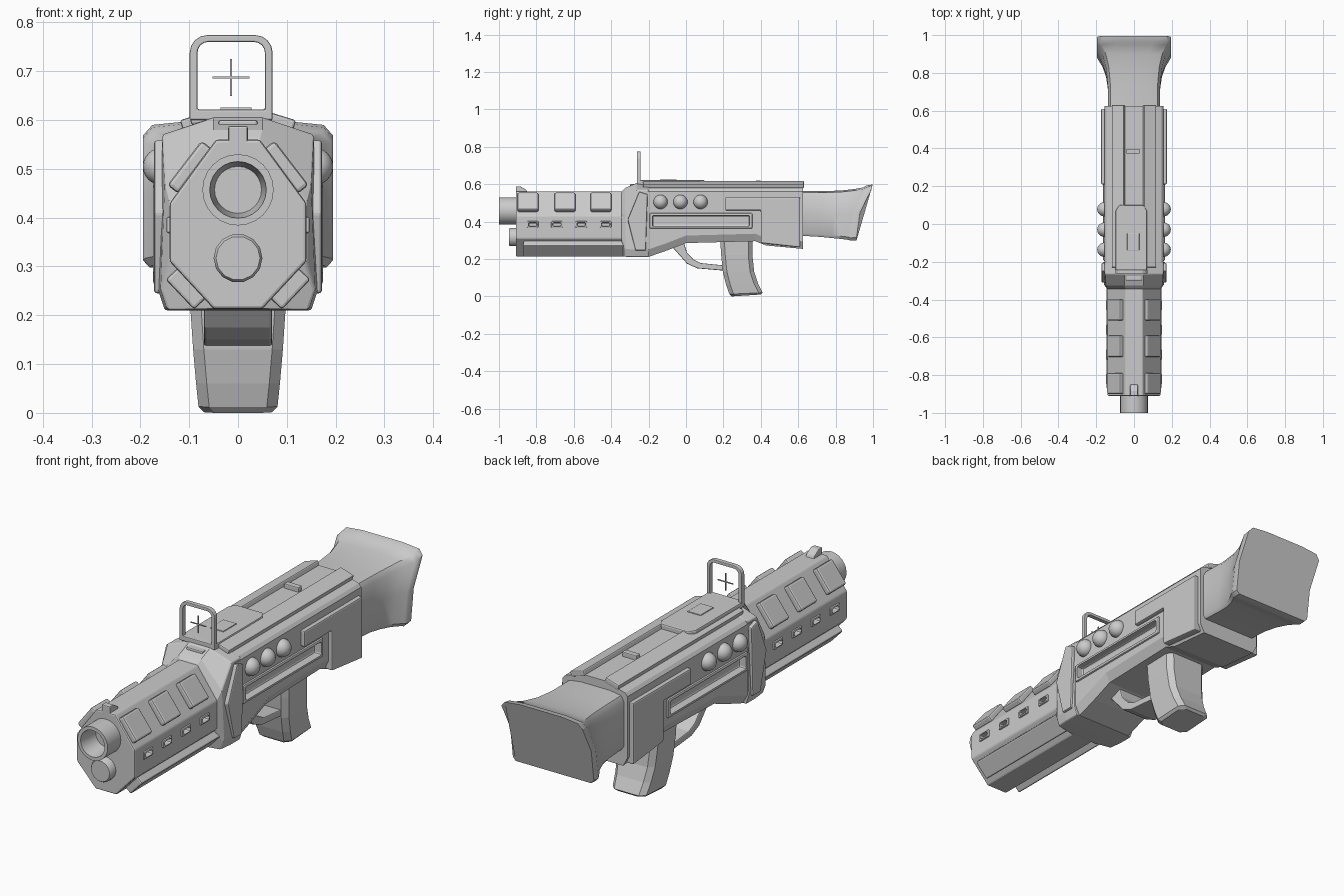
import bpy, bmesh, math
from mathutils import Matrix, Vector

if "Cube" in bpy.data.objects:
    bpy.data.objects.remove(bpy.data.objects["Cube"])

metal = bpy.data.materials.new("grey_metal")
metal.diffuse_color = (0.6, 0.6, 0.6, 1)
metal.use_nodes = True
metal.node_tree.nodes["Principled BSDF"].inputs["Base Color"].default_value = metal.diffuse_color


def finish(name, bm, bevel=0, mirror=False, smooth=False, cutter=None):
    bmesh.ops.recalc_face_normals(bm, faces=bm.faces)
    me = bpy.data.meshes.new(name)
    bm.to_mesh(me)
    bm.free()
    me.materials.append(metal)
    ob = bpy.data.objects.new(name, me)
    bpy.context.collection.objects.link(ob)
    if smooth:
        bpy.ops.object.select_all(action='DESELECT')
        ob.select_set(True)
        bpy.context.view_layer.objects.active = ob
        bpy.ops.object.shade_smooth_by_angle(angle=math.radians(35))
    if mirror:
        m = ob.modifiers.new("mirror", 'MIRROR')
        m.use_mirror_merge = False
    if bevel:
        b = ob.modifiers.new("bevel", 'BEVEL')
        b.width = bevel
        b.segments = 2
        b.limit_method = 'ANGLE'
        b.angle_limit = math.radians(35)
    if cutter:
        c = ob.modifiers.new("cut", 'BOOLEAN')
        c.object = cutter
        c.operation = 'DIFFERENCE'
        c.solver = 'EXACT'
    return ob


def loft(name, rings, **kw):
    """Skin closed rings of equal length and cap both ends."""
    bm = bmesh.new()
    vs = [[bm.verts.new(p) for p in r] for r in rings]
    n = len(rings[0])
    for a, b in zip(vs, vs[1:]):
        for i in range(n):
            j = (i + 1) % n
            bm.faces.new((a[i], a[j], b[j], b[i]))
    bm.faces.new(vs[0])
    bm.faces.new(vs[-1])
    return finish(name, bm, **kw)


def both(half, y):
    """Full ring at y from right-hand (x, z) points listed top to bottom."""
    return [(x, y, z) for x, z in half] + [(-x, y, z) for x, z in reversed(half)]


def boxes(name, items, tilt=0, **kw):
    """Boxes given as (centre, size), tilted about the y axis."""
    bm = bmesh.new()
    for c, s in items:
        m = (Matrix.Translation(c) @ Matrix.Rotation(math.radians(tilt), 4, 'Y')
             @ Matrix.Diagonal((*s, 1)))
        bmesh.ops.create_cube(bm, size=1, matrix=m)
    return finish(name, bm, **kw)


def side_plate(name, outline, x0, x1, **kw):
    return loft(name, [[(x, y, z) for y, z in outline] for x in (x0, x1)], mirror=True, **kw)


def tube(name, z, rings, n=24):
    return loft(name, [[(r * math.cos(2 * math.pi * i / n), y, z + r * math.sin(2 * math.pi * i / n))
                        for i in range(n)] for r, y in rings], smooth=True)


def cutter(name, items, **kw):
    ob = boxes(name, items, mirror=True, **kw)
    ob.hide_render = True
    ob.display_type = 'WIRE'
    return ob


# handguard with oval vents
VENTS = (-0.82, -0.69, -0.56, -0.43)
vent_cut = cutter("vent_cutter", [((0.14, y, 0.385), (0.05, 0.046, 0.021)) for y in VENTS], bevel=0.008)
octa = [(0.045, 0.56), (0.14, 0.43), (0.14, 0.31), (0.05, 0.213)]
loft("handguard", [both(octa, -0.91), both(octa, -0.28)], bevel=0.006, cutter=vent_cut)
boxes("vent_rim", [((0.14, y, 0.385), (0.014, 0.062, 0.034)) for y in VENTS],
      mirror=True, bevel=0.005, cutter=vent_cut)
boxes("handguard_panel", [((0.098, y, 0.503), (0.115, 0.112, 0.03)) for y in (-0.845, -0.647, -0.455)],
      tilt=52.4, mirror=True, bevel=0.008)
boxes("lower_rail", [((0.104, -0.59, 0.257), (0.085, 0.56, 0.042))], tilt=-46.5, mirror=True, bevel=0.006)

# barrel, lower tube and front sight
tube("barrel", 0.457, [(0.073, -0.85), (0.073, -1.0), (0.058, -1.0), (0.047, -0.9)])
tube("lower_tube", 0.317, [(0.05, -0.88), (0.05, -0.94), (0.045, -0.947)], 14)
side = [(-0.91, 0.55), (-0.91, 0.588), (-0.885, 0.588), (-0.855, 0.57), (-0.845, 0.55)]
loft("front_sight", [[(x, y, z) for y, z in side] for x in (-0.02, 0.02)], bevel=0.004)

# collar between handguard and receiver
collar_mid = [(0.05, 0.58), (0.15, 0.47), (0.158, 0.25), (0.145, 0.212)]
collar_big = [(0.05, 0.605), (0.155, 0.57), (0.163, 0.25), (0.15, 0.21)]
loft("collar", [both(octa, -0.345), both(collar_mid, -0.325), both(collar_big, -0.265),
                both(collar_big, -0.2)], bevel=0.005)
side_plate("collar_plate", [(-0.25, 0.56), (-0.205, 0.545), (-0.215, 0.245), (-0.27, 0.245), (-0.312, 0.41)],
           0.14, 0.172, bevel=0.006)

# receiver with a long recess on each side
slot_cut = cutter("slot_cutter", [((0.165, 0.08, 0.404), (0.07, 0.52, 0.058))], bevel=0.008)
stations = ((-0.25, 0.21), (-0.195, 0.213), (-0.1, 0.246), (0.0, 0.285), (0.37, 0.295),
            (0.43, 0.272), (0.625, 0.254))
loft("receiver", [both([(0.05, 0.6), (0.145, 0.573), (0.156, 0.56), (0.156, zb + 0.04), (0.135, zb)], y)
                  for y, zb in stations], cutter=slot_cut)
boxes("slot_rim", [((0.15, 0.08, 0.404), (0.028, 0.55, 0.082))], mirror=True, bevel=0.006, cutter=slot_cut)
side_plate("rear_plate", [(0.21, 0.53), (0.61, 0.53), (0.61, 0.262), (0.4, 0.285), (0.4, 0.46), (0.21, 0.46)],
           0.14, 0.174, bevel=0.006)

# side domes
bm = bmesh.new()
for y in (-0.136, -0.03, 0.078):
    bmesh.ops.create_uvsphere(bm, u_segments=20, v_segments=12, radius=0.038,
                              matrix=Matrix.Translation((0.157, y, 0.505)))
finish("side_dome", bm, mirror=True, smooth=True)

# top rails, latch and sight base
boxes("top_rail", [((0.083, 0.2, 0.598), (0.068, 0.86, 0.024))], tilt=17, mirror=True, bevel=0.005)
boxes("top_latch", [((-0.005, 0.385, 0.605), (0.07, 0.026, 0.03))], bevel=0.004)
CX = -0.014
hood = [(-0.083, -0.25), (0.083, -0.25), (0.083, 0.07), (0.065, 0.1), (-0.065, 0.1), (-0.083, 0.07)]
loft("sight_base", [[(CX + x, y, z) for x, y in hood] for z in (0.59, 0.622)], bevel=0.006)
boxes("sight_base_plate", [((CX + 0.01, -0.095, 0.622), (0.064, 0.09, 0.008))], bevel=0.002)
boxes("sight_mount", [((0, -0.275, 0.583), (0.08, 0.05, 0.035))], bevel=0.005)


# sight frame with rounded upper corners
def arch(hw, z0, z1, r):
    pts = [(-hw, z0), (hw, z0)]
    for s, a0 in ((1, 0), (-1, 90)):
        for k in range(5):
            a = math.radians(a0 + k * 22.5)
            pts.append((s * (hw - r) + r * math.cos(a), z1 - r + r * math.sin(a)))
    return pts


outer, inner = arch(0.085, 0.6, 0.774, 0.036), arch(0.069, 0.622, 0.76, 0.022)
loops = [[(CX + x, y, z) for x, z in o] for o, y in
         ((outer, -0.262), (outer, -0.242), (inner, -0.242), (inner, -0.262))]
bm = bmesh.new()
vs = [[bm.verts.new(p) for p in l] for l in loops]
for k in range(4):
    a, b = vs[k], vs[(k + 1) % 4]
    for i in range(len(a)):
        j = (i + 1) % len(a)
        bm.faces.new((a[i], a[j], b[j], b[i]))
finish("sight_frame", bm, bevel=0.003)
boxes("crosshair", [((CX, -0.252, 0.687), (0.076, 0.004, 0.004)),
                    ((CX, -0.252, 0.687), (0.004, 0.004, 0.076))])


# flared stock with a concave butt
def stock_ring(yt, ym, yb, w, zt, zb):
    zm = (zt + zb) / 2
    half = [(w * 0.5, yt, zt), (w * 0.9, yt, zt - 0.008), (w, yt - 0.005, zt - 0.03), (w, ym, zm),
            (w, yb, zb + 0.015), (w * 0.93, yb, zb)]
    return half + [(-x, y, z) for x, y, z in reversed(half)]


loft("stock", [stock_ring(0.6, 0.6, 0.6, 0.138, 0.565, 0.325),
               stock_ring(0.74, 0.73, 0.72, 0.139, 0.563, 0.318),
               stock_ring(0.83, 0.79, 0.78, 0.148, 0.566, 0.312),
               stock_ring(0.9, 0.845, 0.83, 0.166, 0.574, 0.307),
               stock_ring(0.95, 0.89, 0.87, 0.19, 0.583, 0.302),
               stock_ring(0.965, 0.9, 0.88, 0.195, 0.593, 0.298),
               stock_ring(0.996, 0.93, 0.912, 0.195, 0.598, 0.3)], smooth=True)


# grip
def grip_ring(y0, y1, w, z0, z1, c=0.022):
    pts = [(w - c, y0), (w, y0 + c), (w, y1 - c), (w - c, y1)]
    pts += [(-x, y) for x, y in reversed(pts)]
    return [(x, y, z0 + (z1 - z0) * (y - y0) / (y1 - y0)) for x, y in pts]


loft("grip", [grip_ring(0.183, 0.355, 0.1, 0.3, 0.3), grip_ring(0.188, 0.355, 0.098, 0.22, 0.22),
              grip_ring(0.197, 0.365, 0.092, 0.13, 0.13), grip_ring(0.215, 0.385, 0.086, 0.06, 0.07),
              grip_ring(0.232, 0.41, 0.081, 0.012, 0.02), grip_ring(0.245, 0.4, 0.07, 0.0, 0.01)])

# trigger guard strip
path = [((-0.075, 0.265), (-0.01, 0.285)), ((-0.03, 0.215), (0.005, 0.235)), ((0.005, 0.175), (0.04, 0.197)),
        ((0.06, 0.15), (0.08, 0.178)), ((0.21, 0.137), (0.21, 0.165))]
loft("trigger_guard", [[(-0.07, *a), (0.07, *a), (0.07, *b), (-0.07, *b)] for a, b in path], bevel=0.005)
